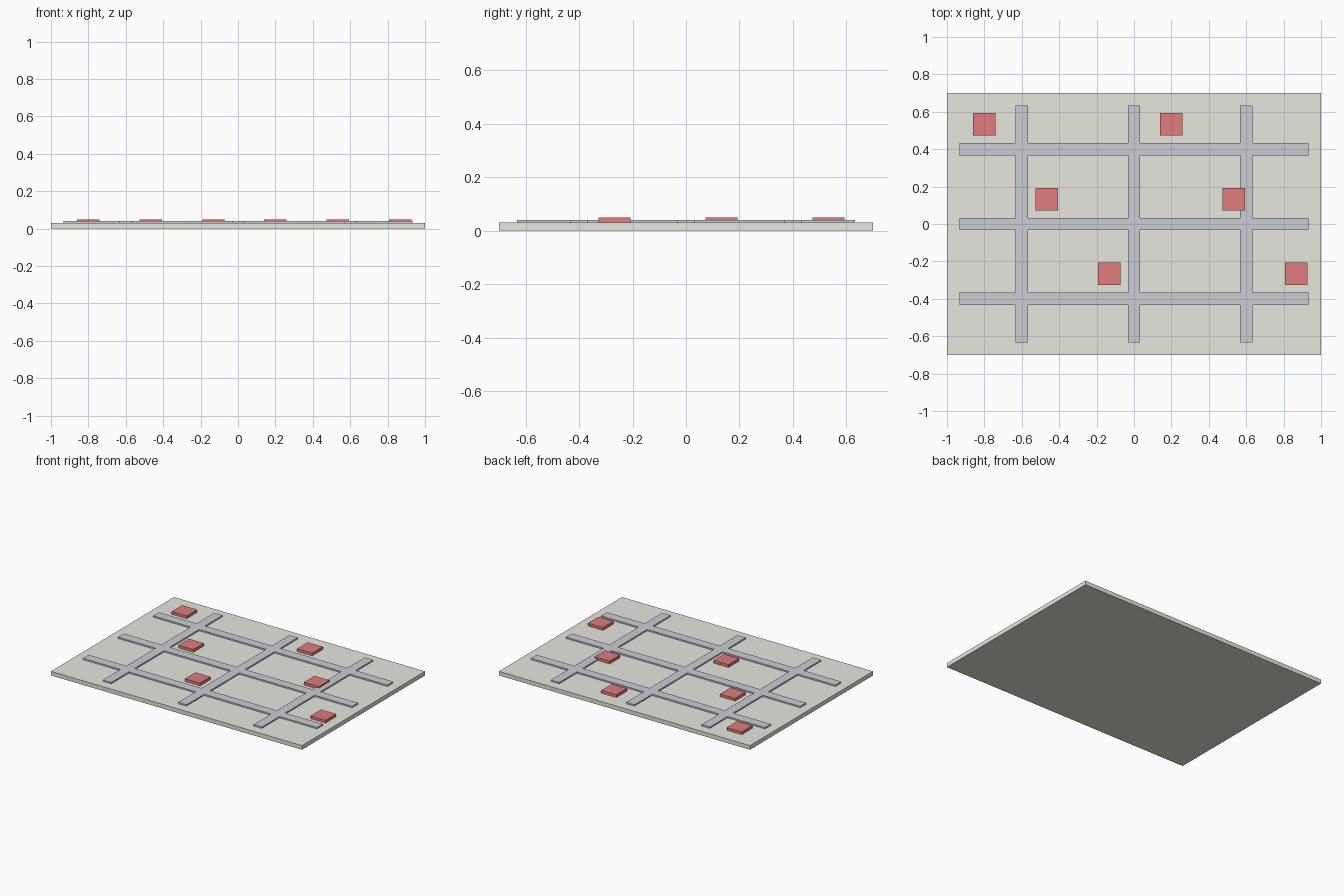
import bpy, bmesh
from mathutils import Matrix, Vector

if "Cube" in bpy.data.objects:
    bpy.data.objects.remove(bpy.data.objects["Cube"])


def material(name, rgb):
    m = bpy.data.materials.new(name)
    m.diffuse_color = (*rgb, 1)
    m.use_nodes = True
    m.node_tree.nodes["Principled BSDF"].inputs["Base Color"].default_value = m.diffuse_color
    return m


def finish(name, bm, mat):
    bmesh.ops.recalc_face_normals(bm, faces=bm.faces)
    mesh = bpy.data.meshes.new(name)
    bm.to_mesh(mesh)
    bm.free()
    mesh.materials.append(mat)
    bpy.context.collection.objects.link(bpy.data.objects.new(name, mesh))


def box(name, x, y, z0, size, mat):
    bm = bmesh.new()
    bmesh.ops.create_cube(bm, size=1, matrix=Matrix.LocRotScale(
        Vector((x, y, z0 + size[2] / 2)), None, Vector(size)))
    finish(name, bm, mat)


ground_mat = material("pale_green", (0.79, 0.80, 0.73))
road_mat = material("road_grey", (0.60, 0.61, 0.65))
red_mat = material("red", (0.75, 0.20, 0.20))

BASE_TOP = 0.03

# Base board
box("base_board", 0, 0, 0, (2, 1.4, BASE_TOP), ground_mat)

# Road network: one merged slab made from the cells of a crossing grid
HALF = 0.0333


def cuts(centres, end):
    return [-end] + [c + s * HALF for c in centres for s in (-1, 1)] + [end]


xs = cuts((-0.6, 0, 0.6), 0.933)
ys = cuts((-0.4, 0, 0.4), 0.633)
bm = bmesh.new()
for i in range(len(xs) - 1):
    for j in range(len(ys) - 1):
        if i % 2 or j % 2:
            corners = ((i, j), (i + 1, j), (i + 1, j + 1), (i, j + 1))
            bm.faces.new([bm.verts.new((xs[a], ys[b], BASE_TOP)) for a, b in corners])
bmesh.ops.remove_doubles(bm, verts=bm.verts, dist=1e-5)
ext = bmesh.ops.extrude_face_region(bm, geom=bm.faces[:], use_keep_orig=True)
bmesh.ops.translate(bm, vec=(0, 0, 0.01),
                    verts=[v for v in ext["geom"] if isinstance(v, bmesh.types.BMVert)])
finish("road_network", bm, road_mat)

# Red building blocks, stepping across the board in rows of three
for k in range(6):
    box(f"building_{k + 1}", -0.8 + k / 3, 0.533 - 0.4 * (k % 3), BASE_TOP,
        (0.12, 0.12, 0.02), red_mat)
